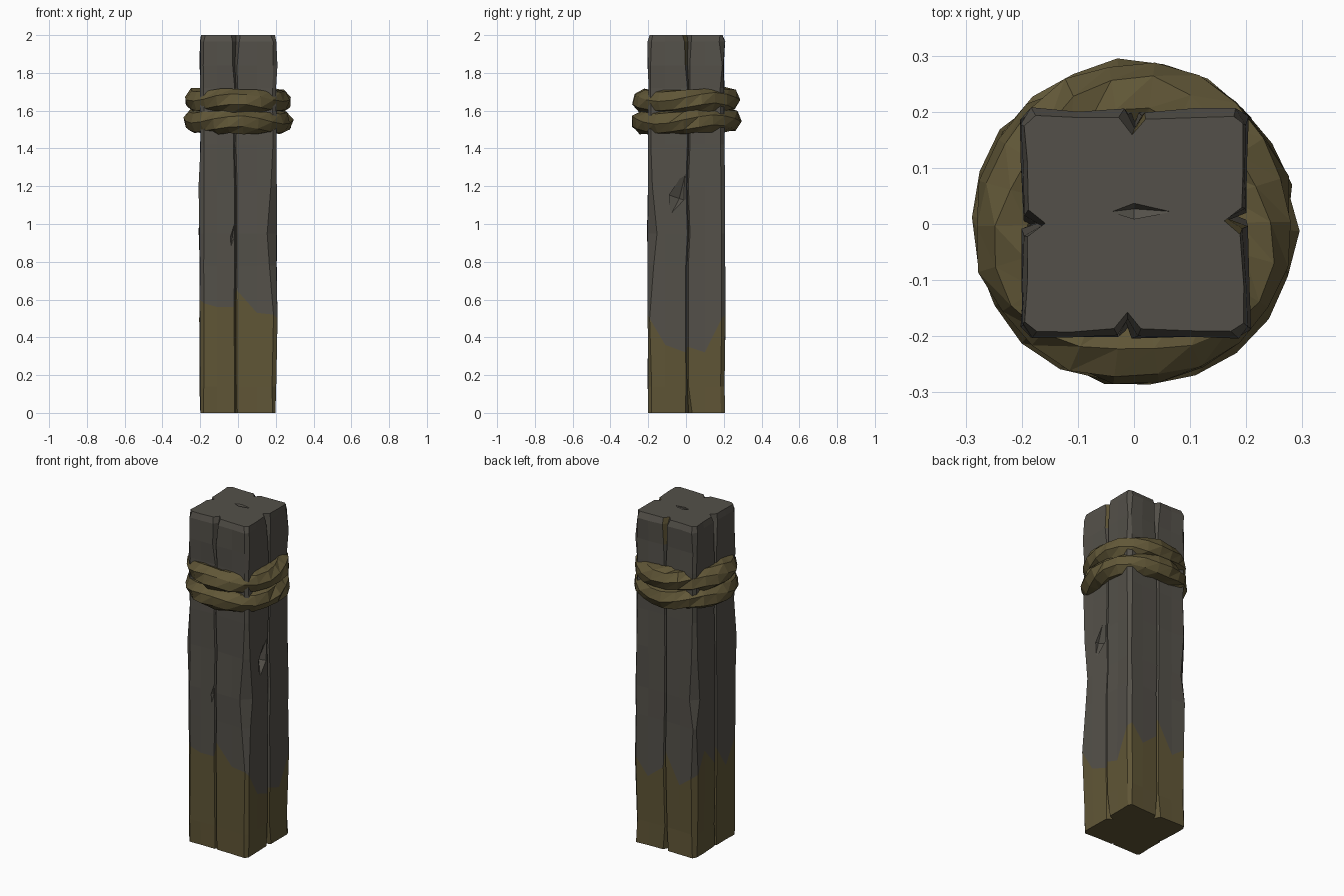
import bpy, bmesh, math, random
from mathutils import Vector, Euler

if "Cube" in bpy.data.objects:
    bpy.data.objects.remove(bpy.data.objects["Cube"])

random.seed(4)


def material(name, rgb):
    m = bpy.data.materials.new(name)
    m.diffuse_color = (*rgb, 1)
    m.use_nodes = True
    m.node_tree.nodes["Principled BSDF"].inputs["Base Color"].default_value = m.diffuse_color
    return m


WOOD = material("grey_wood", (0.088, 0.081, 0.067))
MOSS = material("olive_moss", (0.116, 0.092, 0.037))
ROPE = material("olive_rope", (0.118, 0.094, 0.038))


def finish(name, bm, mats):
    bmesh.ops.recalc_face_normals(bm, faces=bm.faces)
    me = bpy.data.meshes.new(name)
    bm.to_mesh(me)
    bm.free()
    for m in mats:
        me.materials.append(m)
    ob = bpy.data.objects.new(name, me)
    bpy.context.collection.objects.link(ob)
    return ob


def jit(a):
    return random.uniform(-a, a)


# Post: square rings with a split down the middle of every side
MOSS_LINE = [  # moss height across each side: front, right, back, left
    [0.58, 0.56, 0.56, 0.64, 0.65, 0.53, 0.52],
    [0.50, 0.36, 0.32, 0.35, 0.35, 0.32, 0.50],
    [0.52, 0.42, 0.50, 0.62, 0.60, 0.42, 0.48],
    [0.50, 0.62, 0.50, 0.60, 0.58, 0.45, 0.60],
]
LEVELS = [0, 0.14, None, 0.78, 0.95, 1.2, 1.42, 1.72, 1.84, 1.965, 2.0]
GROOVE = [-0.015, 0.01, 0.0, 0.0]


def ring_points(i, z):
    pts = []
    corner = [0.014 + random.random() * 0.012 for _ in range(4)]
    if i in (3, 4, 5):
        corner[0] = (0.035, 0.05, 0.025)[i - 3]      # chipped front right corner
    if i == 4:
        corner[2] = 0.04
    for s in range(4):
        h = 0.203 + jit(0.004)
        half, depth = 0.007, 0.014 + random.random() * 0.01
        if i >= 8:                                    # splits open at the top
            half, depth = 0.012 + 0.006 * (i - 8), 0.035
        elif i == 0 and s in (1, 2):                  # and at the foot
            half, depth = 0.018, 0.04
        g = GROOVE[s] + jit(0.005)
        inset = 0.01 if i == len(LEVELS) - 1 else 0
        a, b = corner[s - 1], corner[s]
        cols = [(-h + a, 0), (-0.11, 0.002), (g - half, 0.005), (g, depth),
                (g + half, 0.003), (0.1, 0.003), (h - b, 0)]
        for k, (u, d) in enumerate(cols):
            v = -(h - d - inset)
            if k in (0, 6):
                u *= 1 - inset * 2
            if k not in (3,):
                v += jit(0.003)
            for _ in range(s):
                u, v = -v, u
            pts.append((u, v, MOSS_LINE[s][k] if z is None else z))
    return pts


bm = bmesh.new()
rings = [[bm.verts.new(p) for p in ring_points(i, z)] for i, z in enumerate(LEVELS)]
n = len(rings[0])
for i in range(len(rings) - 1):
    for j in range(n):
        k = (j + 1) % n
        f = bm.faces.new((rings[i][j], rings[i][k], rings[i + 1][k], rings[i + 1][j]))
        in_split = j in (9, 16) and 8 <= i <= 9       # moss inside two top splits
        f.material_index = 1 if i < 2 or in_split else 0
bm.faces.new(rings[-1])
bm.faces.new(rings[0][::-1]).material_index = 1
post = finish("wooden_post", bm, [WOOD, MOSS])


# Knot hole, thin cracks and top dimple, carved with faceted cutters
def carve(loc, scale, rot):
    cb = bmesh.new()
    bmesh.ops.create_cone(cb, segments=5, radius1=1, radius2=0, depth=1, cap_ends=True)
    bmesh.ops.translate(cb, verts=cb.verts, vec=(0, 0, 0.5))
    base = [v for v in cb.verts if v.co.z < 0.1]
    low = cb.verts.new((0, 0, -0.6))
    cb.faces.remove(next(f for f in cb.faces if len(f.verts) == 5))
    for e in [e for e in cb.edges if e.verts[0] in base and e.verts[1] in base]:
        cb.faces.new((e.verts[0], e.verts[1], low))
    r = Euler(rot).to_matrix()
    for v in cb.verts:
        v.co = r @ Vector([a * b for a, b in zip(v.co, scale)]) + Vector(loc)
    cutter = finish("cutter", cb, [WOOD])
    cutter.hide_render = True
    mod = post.modifiers.new("carve", 'BOOLEAN')
    mod.operation, mod.solver, mod.object = 'DIFFERENCE', 'EXACT', cutter
    bpy.context.view_layer.objects.active = post
    bpy.ops.object.modifier_apply(modifier=mod.name)
    bpy.data.objects.remove(cutter)


carve((0.21, -0.05, 1.14), (0.05, 0.05, 0.17), (-0.33, 0, 0))
carve((0.207, 0.0, 1.0), (0.012, 0.012, 0.1), (0, 0, 0))
carve((-0.03, -0.206, 0.93), (0.012, 0.02, 0.12), (0, 0.15, 0))
carve((0.0, 0.022, 2.002), (0.022, 0.016, 0.07), (0, 1.57, 0))


# Rope: two chunky faceted coils with a twisted lay
def rope_coil(name, z0, outer, rz, tilt, phase):
    rb = bmesh.new()
    segs, sides = 22, 7
    coil = []
    for i in range(segs):
        t = 2 * math.pi * i / segs + phase
        row = []
        for j in range(sides):
            p = 2 * math.pi * j / sides + 0.35 * math.sin(3 * t) + phase
            k = 1 + jit(0.09)
            r = outer - 0.066 + 0.066 * k * math.cos(p)
            z = z0 + tilt * math.cos(t - 2) + rz * k * math.sin(p)
            row.append(rb.verts.new((r * math.cos(t), r * math.sin(t), z)))
        coil.append(row)
    for i in range(segs):
        a, b = coil[i], coil[(i + 1) % segs]
        for j in range(sides):
            k = (j + 1) % sides
            rb.faces.new((a[j], b[j], b[k]))
            rb.faces.new((a[j], b[k], a[k]))
    return finish(name, rb, [ROPE])


rope_coil("upper_rope_coil", 1.655, 0.287, 0.064, 0.004, 0.3)
rope_coil("lower_rope_coil", 1.545, 0.292, 0.064, 0.008, 1.1)
